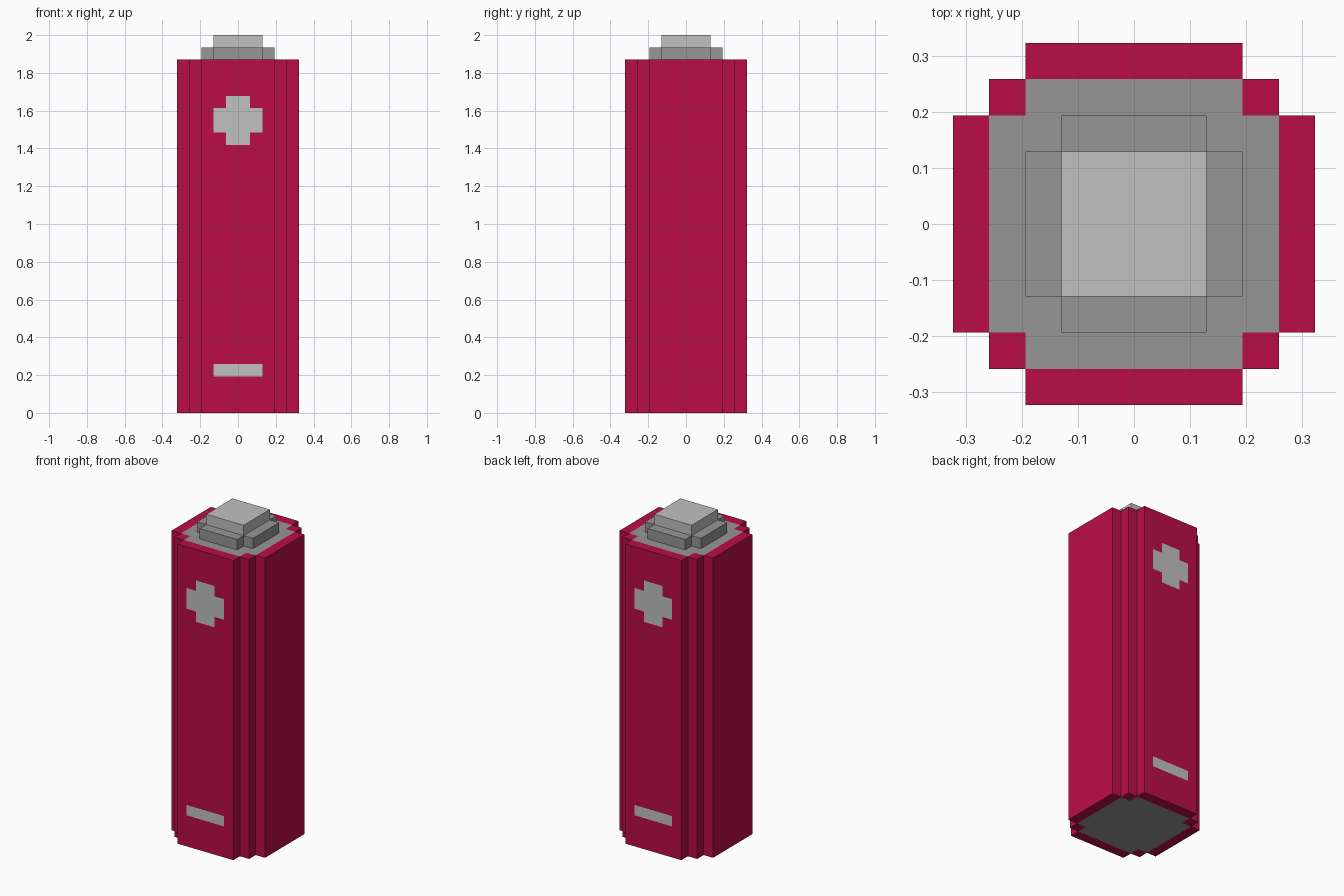
import bpy, bmesh

if "Cube" in bpy.data.objects:
    bpy.data.objects.remove(bpy.data.objects["Cube"])

U = 2 / 31  # one block of the model's grid


def material(name, rgb):
    m = bpy.data.materials.new(name)
    m.diffuse_color = (*rgb, 1)
    m.use_nodes = True
    m.node_tree.nodes["Principled BSDF"].inputs["Base Color"].default_value = m.diffuse_color
    return m


RED = material("crimson wrap", (0.491, 0.004, 0.065))
GREY = material("mid grey metal", (0.305, 0.305, 0.305))
LIGHT = material("light grey metal", (0.533, 0.533, 0.533))


def stepped_outline(corner):
    """Mirror a quarter outline (grid units, +x axis to +y axis) into a full loop."""
    q = list(corner)
    half = q + [(-x, y) for x, y in reversed(q)]
    return half + [(-x, -y) for x, y in half]


def prism(name, corner, z0, z1, mats, cuts=(), rule=None):
    """Extrude a stepped outline, slice it on grid planes, colour faces by rule."""
    bm = bmesh.new()
    base = bm.faces.new([bm.verts.new((x, y, z0)) for x, y in stepped_outline(corner)])
    ext = bmesh.ops.extrude_face_region(bm, geom=[base], use_keep_orig=True)
    top = [v for v in ext["geom"] if isinstance(v, bmesh.types.BMVert)]
    bmesh.ops.translate(bm, verts=top, vec=(0, 0, z1 - z0))
    for axis, values in enumerate(cuts):
        normal = [float(i == axis) for i in range(3)]
        for v in values:
            bmesh.ops.bisect_plane(bm, geom=bm.verts[:] + bm.edges[:] + bm.faces[:],
                                   plane_co=[v * n for n in normal], plane_no=normal)
    bmesh.ops.recalc_face_normals(bm, faces=bm.faces)
    if rule:
        for f in bm.faces:
            f.material_index = rule(f.calc_center_median(), f.normal)
    bmesh.ops.scale(bm, verts=bm.verts, vec=(U, U, U))
    mesh = bpy.data.meshes.new(name)
    bm.to_mesh(mesh)
    bm.free()
    for m in mats:
        mesh.materials.append(m)
    obj = bpy.data.objects.new(name, mesh)
    bpy.context.collection.objects.link(obj)
    return obj


def body_colour(c, n):
    x, y, z = abs(c.x), abs(c.y), c.z
    # grey end discs inside the red rim
    if abs(n.z) > 0.5:
        return 1 if (x < 4 and y < 3) or (x < 3 and y < 4) else 0
    # plus and minus marks on front and back
    if abs(n.y) > 0.5 and y > 4.5:
        plus = (x < 2 and 23 < z < 25) or (x < 1 and 22 < z < 26)
        minus = x < 2 and 3 < z < 4
        return 2 if plus or minus else 0
    return 0


# wrapped body with stepped corners
prism("battery_body", [(5, 3), (4, 3), (4, 4), (3, 4), (3, 5)], 0, 29,
      [RED, GREY, LIGHT],
      cuts=[(-4, -3, -2, -1, 1, 2, 3, 4), (-4, -3, 3, 4), (3, 4, 22, 23, 25, 26)],
      rule=body_colour)

# cross-shaped terminal base and square terminal tip
prism("terminal_base", [(3, 2), (2, 2), (2, 3)], 29, 30, [GREY])
prism("terminal_tip", [(2, 2)], 30, 31, [LIGHT])
